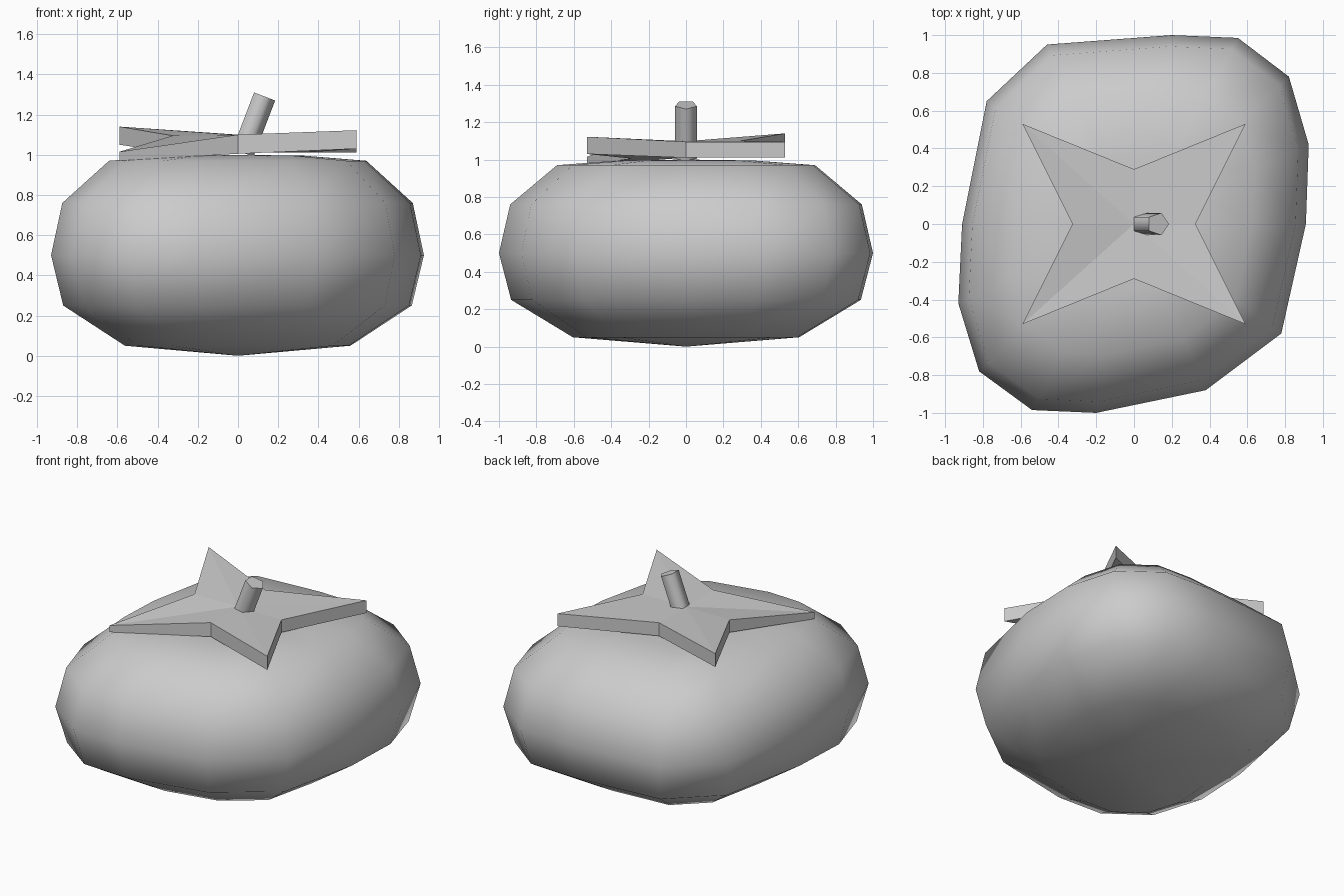
import bpy, math
from mathutils import Vector, Matrix

if "Cube" in bpy.data.objects:
    bpy.data.objects.remove(bpy.data.objects["Cube"])


def make(name, verts, faces, angle=None):
    me = bpy.data.meshes.new(name)
    me.from_pydata(verts, [], faces)
    me.update()
    ob = bpy.data.objects.new(name, me)
    bpy.context.collection.objects.link(ob)
    if angle:
        bpy.ops.object.select_all(action='DESELECT')
        bpy.context.view_layer.objects.active = ob
        ob.select_set(True)
        bpy.ops.object.shade_smooth_by_angle(angle=math.radians(angle))
    return ob


def sides(n, lower, upper):
    return [(lower + i, lower + (i + 1) % n, upper + (i + 1) % n, upper + i)
            for i in range(n)]


# Fruit body: lopsided outline scaled through several heights
outline = [(.91, 0), (.925, .42), (.82, .78), (.55, .985), (.2, 1), (-.46, .95), (-.78, .65),
           (-.91, 0), (-.93, -.42), (-.82, -.78), (-.54, -.985), (-.2, -1), (.38, -.88), (.78, -.58)]
levels = [(.05, .605), (.25, .935), (.5, 1), (.76, .94), (.97, .69), (.995, .36)]
n = len(outline)
verts = [(x * s, y * s, z) for z, s in levels for x, y in outline]
faces = []
for k in range(len(levels) - 1):
    faces += sides(n, k * n, (k + 1) * n)
bottom, top = len(verts), len(verts) + 1
verts += [(0, 0, 0), (0, 0, 1)]
last = (len(levels) - 1) * n
for i in range(n):
    j = (i + 1) % n
    faces += [(bottom, j, i), (top, last + i, last + j)]
make("fruit_body", verts, faces, 85)

# Four-pointed leaf cap: (x, y, bottom z, top z), with unevenly lifted tips
star = [(.325, 0, 1.01, 1.095), (.59, .53, 1.01, 1.095), (0, .29, 1.01, 1.1), (-.59, .53, 1.05, 1.14),
        (-.325, 0, 1.01, 1.095), (-.59, -.53, .97, 1.015), (0, -.29, 1.005, 1.1), (.59, -.53, 1.03, 1.122)]
verts = [(x, y, b) for x, y, b, t in star] + [(x, y, t) for x, y, b, t in star]
verts += [(0, 0, 1.01), (0, 0, 1.098)]
faces = sides(8, 0, 8)
for i in range(8):
    j = (i + 1) % 8
    faces += [(16, j, i), (17, 8 + i, 8 + j)]
make("leaf_cap", verts, faces)

# Tilted five-sided stem
tilt = Matrix.Translation((.127, 0, 1.292)) @ Matrix.Rotation(math.radians(21), 4, 'Y')
verts = [tilt @ Vector((.062 * math.cos(math.tau * i / 5), .062 * math.sin(math.tau * i / 5), z))
         for z in (-.3, 0) for i in range(5)]
make("stem", verts, sides(5, 0, 5) + [(4, 3, 2, 1, 0), (5, 6, 7, 8, 9)], 80)
